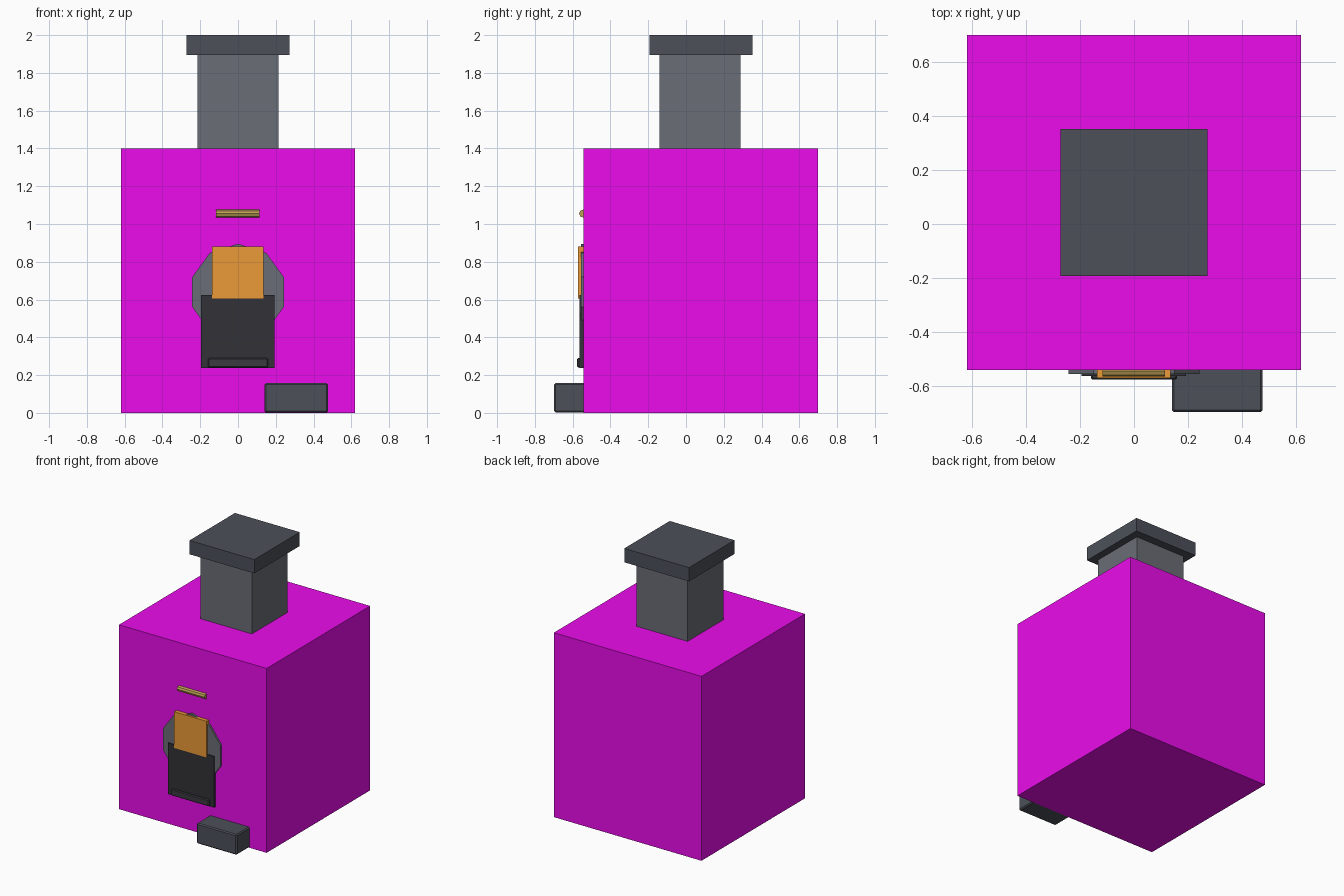
import bpy, math

if "Cube" in bpy.data.objects:
    bpy.data.objects.remove(bpy.data.objects["Cube"])


def material(name, rgb):
    # sRGB 0-255 to linear viewport colour
    m = bpy.data.materials.new(name)
    lin = [((c / 255 + 0.055) / 1.055) ** 2.4 if c > 10 else c / 255 / 12.92 for c in rgb]
    m.diffuse_color = (*lin, 1)
    m.use_nodes = True
    m.node_tree.nodes["Principled BSDF"].inputs["Base Color"].default_value = m.diffuse_color
    return m


MAGENTA = material("magenta", (235, 12, 235))
STONE = material("stone", (106, 109, 118))
DARK_STONE = material("dark_stone", (76, 80, 89))
SOOT = material("soot", (50, 49, 54))
IRON = material("iron", (58, 58, 64))
FIRE = material("fire", (235, 155, 55))
BRASS = material("brass", (190, 160, 85))


def finish(name, mat, bevel=0):
    ob = bpy.context.object
    ob.name = name
    ob.data.materials.append(mat)
    if bevel:
        mod = ob.modifiers.new("bevel", 'BEVEL')
        mod.width = bevel
        mod.segments = 1
    return ob


def box(name, mat, x, y, z, bevel=0):
    bpy.ops.mesh.primitive_cube_add(size=1, location=[(a + b) / 2 for a, b in (x, y, z)])
    ob = bpy.context.object
    ob.scale = [b - a for a, b in (x, y, z)]
    bpy.ops.object.transform_apply(location=False, rotation=False, scale=True)
    return finish(name, mat, bevel)


def cylinder(name, mat, sides, radius, depth, loc, rot):
    bpy.ops.mesh.primitive_cylinder_add(vertices=sides, radius=radius, depth=depth,
                                        location=loc, rotation=rot)
    return finish(name, mat)


# Outer hull of the furnace, with the base slab hidden just inside it
box("furnace_hull", MAGENTA, (-.62, .62), (-.542, .70), (0, 1.40))
box("base_slab", DARK_STONE, (-.58, .58), (-.50, .66), (.002, .12))

# Chimney and its cap
box("chimney", STONE, (-.215, .215), (-.14, .288), (1.30, 1.90))
box("chimney_cap", DARK_STONE, (-.272, .272), (-.193, .352), (1.895, 2.0))

# Ten-sided arch ring around the mouth
cylinder("mouth_ring", STONE, 10, .255, .10, (0, -.506, .64), (math.pi / 2, 0, 0))

# Mouth opening, glowing fire and sill
box("mouth_opening", SOOT, (-.195, .192), (-.564, -.48), (.237, .625))
box("fire_glow", FIRE, (-.137, .135), (-.571, -.50), (.605, .88))
box("mouth_sill", IRON, (-.16, .16), (-.577, -.50), (.24, .29), .006)

# Brass bar above the mouth
cylinder("brass_bar", BRASS, 8, .021, .232, (-.001, -.545, 1.055), (0, math.pi / 2, 0))

# Stone block beside the mouth
box("side_block", DARK_STONE, (.14, .477), (-.698, -.45), (.002, .157), .008)
